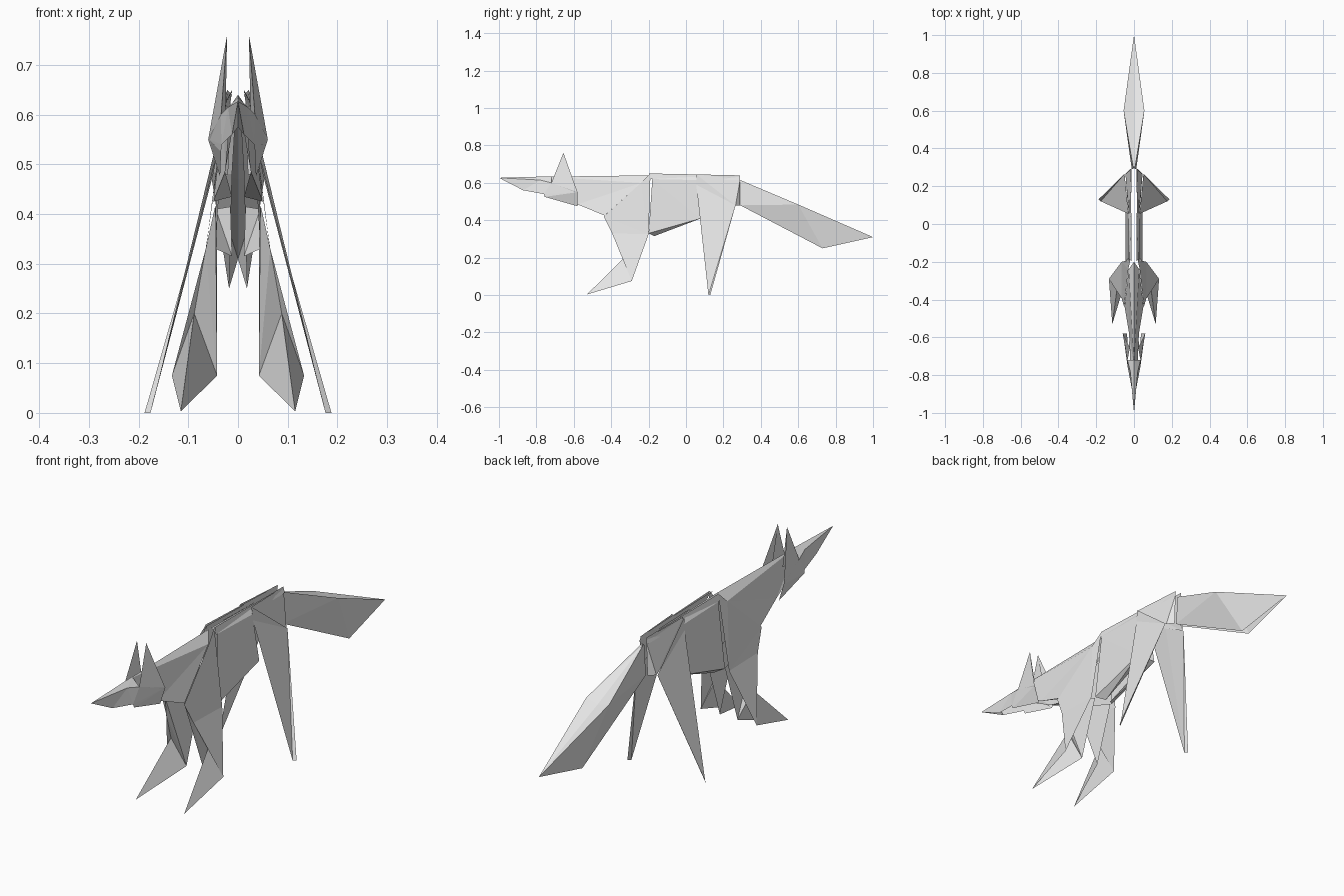
import bpy, bmesh

if "Cube" in bpy.data.objects:
    bpy.data.objects.remove(bpy.data.objects["Cube"])

paper = bpy.data.materials.new("grey paper")
paper.diffuse_color = (0.8, 0.8, 0.8, 1)
paper.use_nodes = True
paper.node_tree.nodes["Principled BSDF"].inputs["Base Color"].default_value = paper.diffuse_color


def sheet(name, points, faces):
    """Folded paper sheet on the +x side, mirrored to -x."""
    bm = bmesh.new()
    vs = {k: bm.verts.new(p) for k, p in points.items()}
    for f in faces.split():
        bm.faces.new([vs[k] for k in f])
    bmesh.ops.triangulate(bm, faces=bm.faces[:])
    bm.normal_update()
    for f in bm.faces:          # outer side faces +x
        if f.normal.x < 0:
            f.normal_flip()
    me = bpy.data.meshes.new(name)
    bm.to_mesh(me)
    bm.free()
    me.materials.append(paper)
    ob = bpy.data.objects.new(name, me)
    bpy.context.collection.objects.link(ob)
    m = ob.modifiers.new("mirror", 'MIRROR')
    m.use_axis[0] = True
    m.merge_threshold = 0.0005
    return ob


# Head: snout tip, brow, jaw and cheeks
sheet("head", {
    'n': (0, -1, .627), 'b': (0, -.72, .635), 'r': (.02, -.78, .615),
    'j': (.012, -.87, .56), 'c': (.033, -.76, .54), 'd': (.034, -.755, .525),
    'e': (.036, -.58, .475), 'w': (.058, -.58, .55), 'k': (.035, -.72, .6),
    'i': (0, -.87, .575),
}, "nbr nrj rcj rkc bkr kwc cwd dwe nji")

# Ears: folded spikes running down to the cheeks
sheet("ear", {
    't': (.022, -.655, .76), 'f': (.034, -.72, .6), 'w': (.06, -.58, .55),
    'i': (.025, -.62, .6), 'e': (.036, -.58, .475),
}, "tfw tfi fwe")

# Neck and chest sides, closed along the spine
sheet("neck", {
    'b': (0, -.75, .633), 's': (0, -.2, .64), 'm': (.028, -.24, .6),
    'a': (.05, -.435, .425), 'e': (.026, -.58, .485), 'h': (.02, -.72, .56),
    'o': (.012, -.42, .435), 'p': (0, -.19, .45),
}, "bsm bme mae bhe aoe")

# Shoulder panel flowing into the foreleg
sheet("foreleg", {
    's': (.02, -.19, .65), 'm': (.03, -.24, .6), 'a': (.052, -.44, .42),
    'r': (.065, -.395, .33), 'k': (.088, -.33, .2), 't': (.115, -.53, .003),
    'h': (.133, -.29, .075), 'g': (.042, -.29, .075), 'b': (.065, -.2, .325),
    'c': (.042, -.205, .33), 'q': (.045, -.43, .42),
}, "smb mab arb rkh rhb kth ktg rkg qrg qgc")

# Body sides with an open back and a tucked belly
sheet("body", {
    's': (.012, -.2, .65), 'u': (.028, -.18, .62), 'v': (.03, .055, .615),
    'x': (.012, .06, .645), 'b': (.045, -.2, .33), 'l': (.012, -.17, .315),
    'k': (.045, .08, .41), 'f': (.015, .08, .415),
}, "suvx ubkv blfk")

# Spine strips on both sides of the open back
sheet("spine", {
    'a': (.022, -.19, .65), 'b': (.012, .29, .64), 'c': (.02, .29, .615),
    'd': (.028, -.19, .62),
}, "abcd")

# Rump between the hind legs and the tail
sheet("rump", {
    'a': (.025, .055, .645), 'b': (.015, .29, .62), 'c': (.02, .29, .48),
    'd': (.045, .265, .48), 'e': (.03, .06, .59), 'g': (.014, .29, .64),
}, "agb abd bcd ade")

# Hind legs: long narrow splayed triangles
sheet("hind_leg", {
    'a': (.03, .055, .645), 'e': (.032, .055, .59), 'd': (.05, .265, .48),
    't': (.188, .13, 0), 'u': (.176, .12, 0), 'i': (.04, .16, .53),
}, "aed edtu eiu idtu")

# Tail: widened at the middle, tapering to the tip, open below
sheet("tail", {
    'a': (.004, .29, .615), 'z': (0, .3, .605), 'w': (.055, .6, .484),
    'p': (0, 1, .31), 'v': (0, .6, .47), 'b': (.018, .73, .25),
    'c': (.012, .29, .48),
}, "azvw wvp awc cwb wpb")
